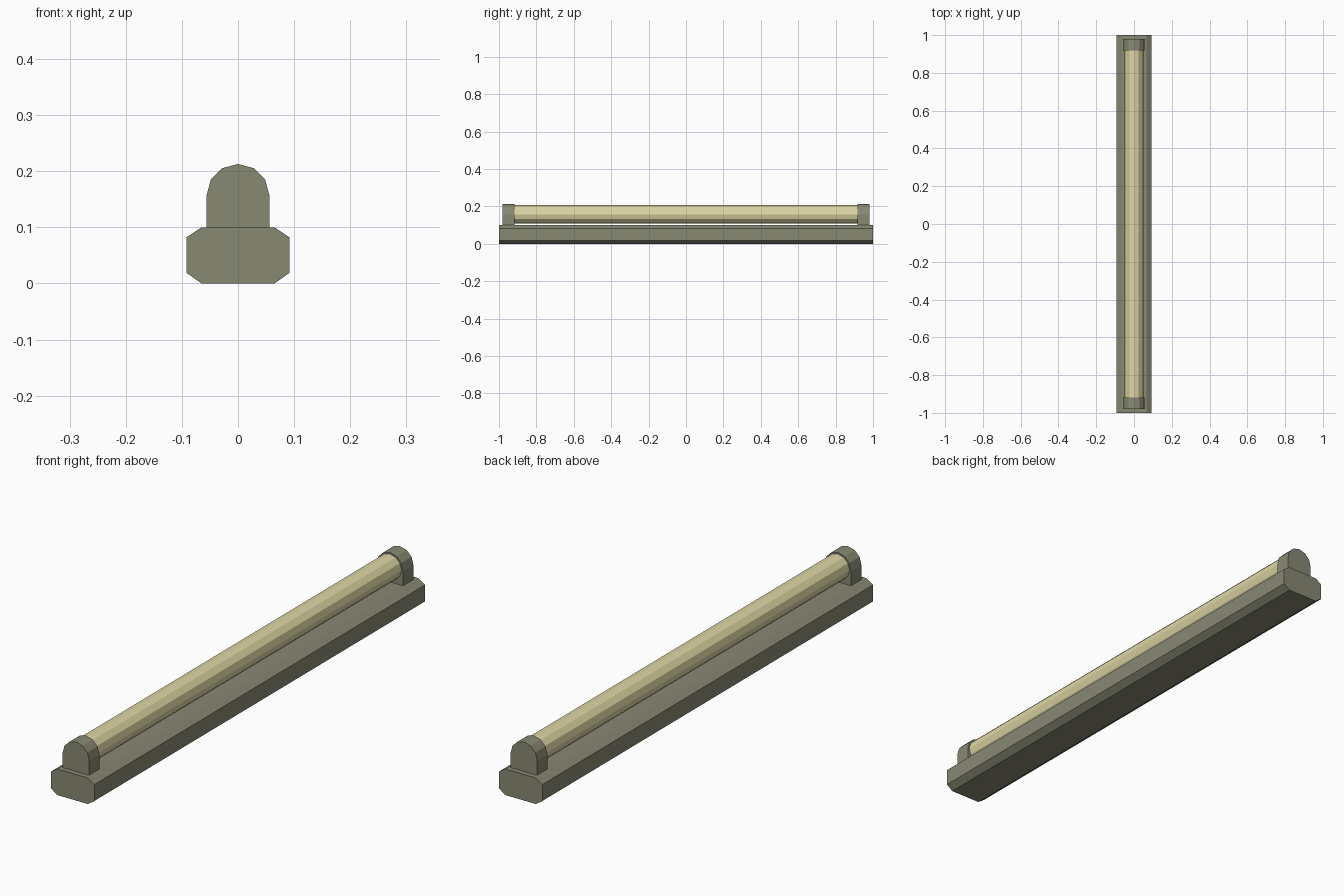
import bpy, bmesh, math

if "Cube" in bpy.data.objects:
    bpy.data.objects.remove(bpy.data.objects["Cube"])


def material(name, color):
    m = bpy.data.materials.new(name)
    m.diffuse_color = (*color, 1)
    m.use_nodes = True
    m.node_tree.nodes["Principled BSDF"].inputs["Base Color"].default_value = m.diffuse_color
    return m


metal = material("olive_grey_metal", (0.25, 0.25, 0.175))
glass = material("pale_yellow_tube", (0.72, 0.67, 0.37))


def extrude_profile(name, profile, y0, y1, mat):
    """Extrude an (x, z) outline along y into a closed prism."""
    bm = bmesh.new()
    face = bm.faces.new([bm.verts.new((x, y0, z)) for x, z in profile])
    ext = bmesh.ops.extrude_face_region(bm, geom=[face], use_keep_orig=True)
    verts = [v for v in ext["geom"] if isinstance(v, bmesh.types.BMVert)]
    bmesh.ops.translate(bm, verts=verts, vec=(0, y1 - y0, 0))
    bmesh.ops.recalc_face_normals(bm, faces=bm.faces)
    mesh = bpy.data.meshes.new(name)
    bm.to_mesh(mesh)
    bm.free()
    mesh.materials.append(mat)
    obj = bpy.data.objects.new(name, mesh)
    bpy.context.collection.objects.link(obj)
    return obj


def arc(radius, zc, count, step=math.pi / 6):
    return [(radius * math.cos(i * step), zc + radius * math.sin(i * step))
            for i in range(count)]


# Base housing with chamfered long edges
right = [(0.065, 0), (0.092, 0.019), (0.092, 0.082), (0.065, 0.1)]
extrude_profile("base_housing", right + [(-x, z) for x, z in reversed(right)],
                -1, 1, metal)

# Twelve-sided light tube
extrude_profile("light_tube", arc(0.049, 0.158, 12), -0.918, 0.918, glass)

# Round-topped holders at both ends
holder = [(-0.056, 0.1), (0.056, 0.1)] + arc(0.056, 0.157, 7)
for name, side in (("front_holder", -1), ("back_holder", 1)):
    extrude_profile(name, holder, side * 0.918, side * 0.98, metal)
